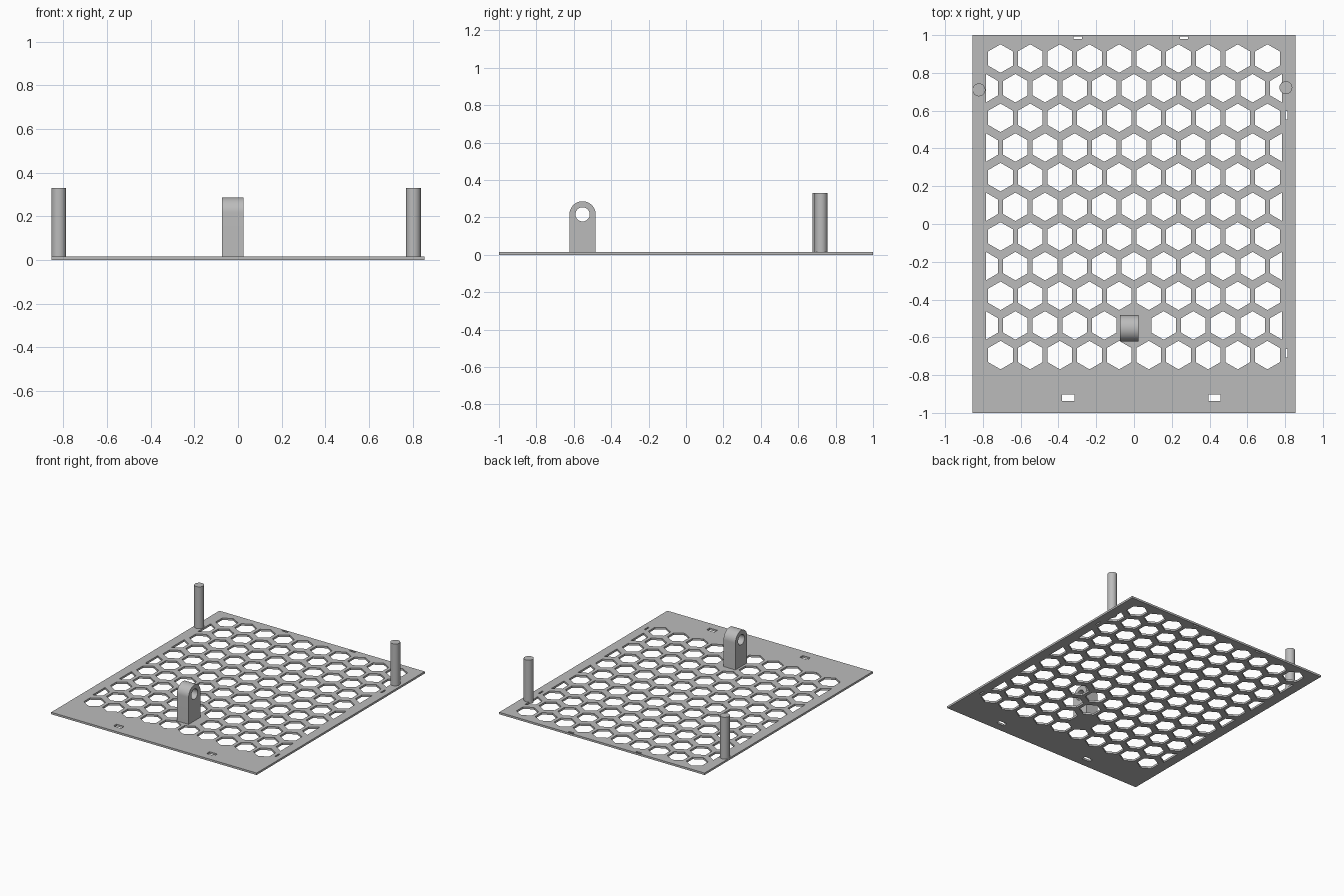
import bpy
from math import cos, sin, pi, radians

cube = bpy.data.objects.get("Cube")
if cube:
    bpy.data.objects.remove(cube, do_unlink=True)

grey = bpy.data.materials.new("plain grey")
grey.use_nodes = True
colour = (0.5, 0.5, 0.5, 1)
grey.diffuse_color = colour
grey.node_tree.nodes["Principled BSDF"].inputs["Base Color"].default_value = colour


def activate(obj):
    bpy.ops.object.select_all(action='DESELECT')
    obj.select_set(True)
    bpy.context.view_layer.objects.active = obj


def arc(cx, cy, r, count, start=0.0, sweep=2 * pi):
    return [(cx + r * cos(start + sweep * i / count),
             cy + r * sin(start + sweep * i / count)) for i in range(count)]


def rect(x0, x1, y0, y1):
    return [(x0, y0), (x1, y0), (x1, y1), (x0, y1)]


def sheet(name, loops, thickness, location, rotation=(0, 0, 0)):
    """Extrude an outline with holes into a solid mesh."""
    curve = bpy.data.curves.new(name, 'CURVE')
    curve.dimensions = '2D'
    curve.fill_mode = 'BOTH'
    curve.extrude = thickness / 2
    for loop in loops:
        spline = curve.splines.new('POLY')
        spline.points.add(len(loop) - 1)
        for point, (x, y) in zip(spline.points, loop):
            point.co = (x, y, 0, 1)
        spline.use_cyclic_u = True
    obj = bpy.data.objects.new(name, curve)
    bpy.context.collection.objects.link(obj)
    obj.location = location
    obj.rotation_euler = rotation
    curve.materials.append(grey)
    activate(obj)
    bpy.ops.object.convert(target='MESH')
    obj = bpy.context.object
    bpy.ops.object.shade_smooth_by_angle(angle=radians(30))
    return obj


# Base plate: border, honeycomb openings and small slots
HALF_X, LIMIT, PITCH, THICK = 0.855, 0.784, 0.157, 0.015
bracket_y = -0.553
loops = [rect(-HALF_X, HALF_X, -1, 1)]
for row in range(11):
    cy = 0.876 - row * PITCH
    odd = row % 2
    for col in range(10 + odd):
        cx = (col - 4.5 - odd / 2) * PITCH
        if row == 9 and col == 5:
            continue  # solid footing under the bracket
        hexagon = arc(cx, cy, 0.0755, 6, pi / 6)
        loops.append([(max(-LIMIT, min(LIMIT, x)), y) for x, y in hexagon])
for x in (-0.348, 0.427):
    loops.append(rect(x - 0.032, x + 0.032, -0.937, -0.902))
for x in (-0.298, 0.265):
    loops.append(rect(x - 0.022, x + 0.022, 0.979, 0.993))
for y in (0.575, -0.684):
    loops.append(rect(0.801, 0.812, y - 0.023, y + 0.023))
sheet("base_plate", loops, THICK, (0, 0, THICK / 2))

# Round-topped bracket with a cross hole
R, HOLE_Z, FOOT = 0.07, 0.216, 0.001
outline = [(-R, FOOT), (R, FOOT)] + arc(0, HOLE_Z, R, 32, 0, pi) + [(-R, HOLE_Z)]
sheet("bracket", [outline, arc(0, HOLE_Z, 0.038, 40)], 0.098,
      (-0.024, bracket_y, 0), (pi / 2, 0, pi / 2))

# Two upright pegs at the back
TOP = 0.33
for name, x, y in (("right_peg", -0.821, 0.71), ("left_peg", 0.804, 0.722)):
    bpy.ops.mesh.primitive_cylinder_add(vertices=40, radius=0.034, depth=TOP - FOOT,
                                        location=(x, y, (TOP + FOOT) / 2))
    peg = bpy.context.object
    peg.name = name
    peg.data.materials.append(grey)
    bpy.ops.object.shade_smooth_by_angle(angle=radians(30))
